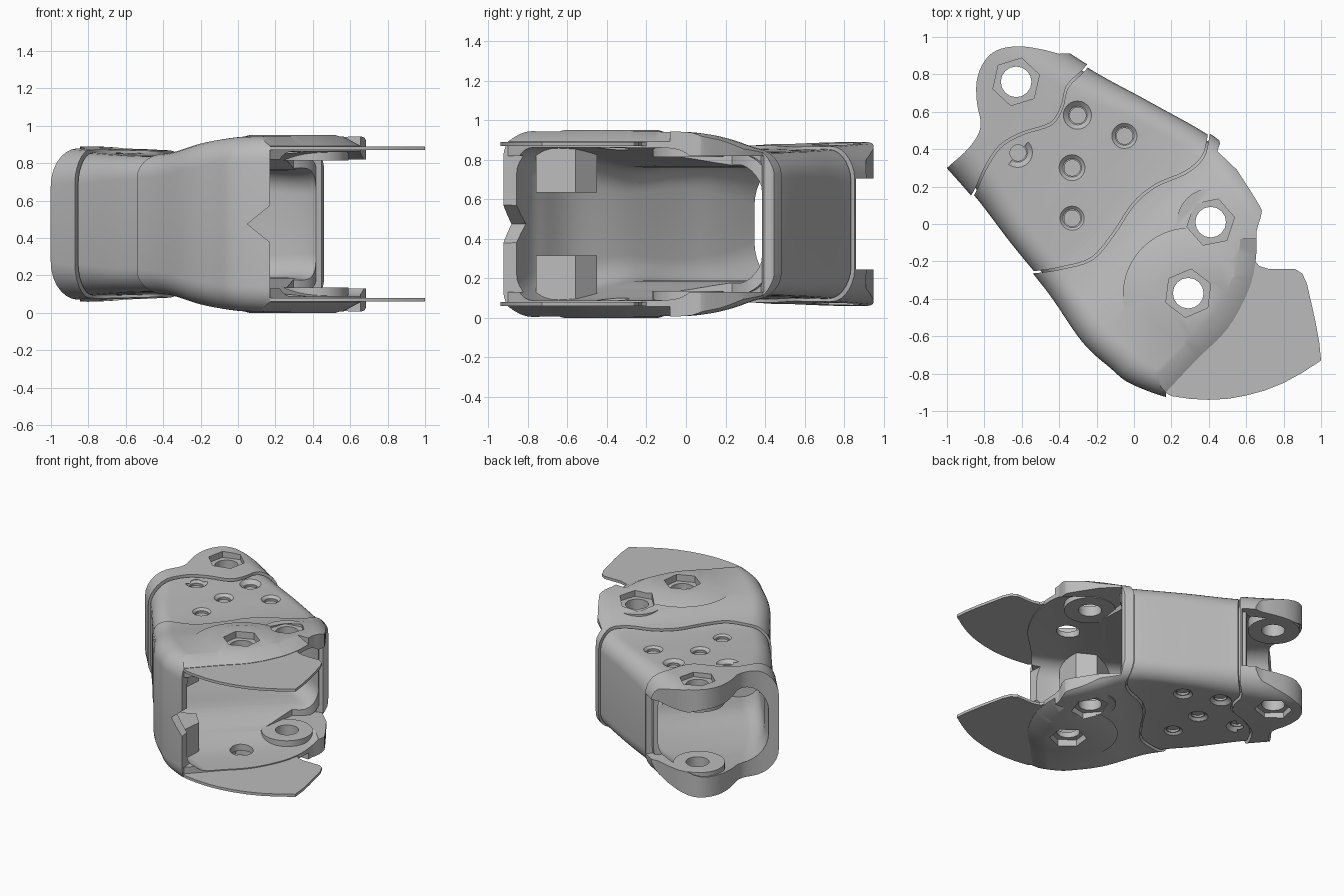
import bpy, bmesh, math
from mathutils import Vector

if "Cube" in bpy.data.objects:
    bpy.data.objects.remove(bpy.data.objects["Cube"], do_unlink=True)

MID = 0.475  # height of the mirror plane
grey = bpy.data.materials.new("plain_grey")
grey.use_nodes = True
COLOUR = (0.5, 0.5, 0.5, 1)
grey.diffuse_color = COLOUR
grey.node_tree.nodes["Principled BSDF"].inputs["Base Color"].default_value = COLOUR


def finish(bm, name):
    bmesh.ops.recalc_face_normals(bm, faces=bm.faces)
    mesh = bpy.data.meshes.new(name)
    bm.to_mesh(mesh)
    bm.free()
    mesh.materials.append(grey)
    ob = bpy.data.objects.new(name, mesh)
    bpy.context.collection.objects.link(ob)
    return ob


def spline(points, steps):
    """Catmull-Rom through points of any dimension."""
    p = [Vector(q) for q in points]
    p = [2 * p[0] - p[1]] + p + [2 * p[-1] - p[-2]]
    out = []
    for a, b, c, d in zip(p, p[1:], p[2:], p[3:]):
        for k in range(steps):
            t = k / steps
            out.append(0.5 * (2 * b + (c - a) * t + (2 * a - 5 * b + 4 * c - d) * t ** 2
                              + (3 * b - 3 * c + d - a) * t ** 3))
    return out + [p[-2]]


def skin(name, rings):
    """Closed solid through rings of equal length."""
    bm = bmesh.new()
    rings = [[bm.verts.new(p) for p in ring] for ring in rings]
    for a, b in zip(rings, rings[1:]):
        for i in range(len(a)):
            j = (i + 1) % len(a)
            bm.faces.new((a[i], a[j], b[j], b[i]))
    bm.faces.new(rings[0])
    bm.faces.new(rings[-1])
    return finish(bm, name)


def prism(name, outline, z0, z1):
    return skin(name, [[(q[0], q[1], z) for q in outline] for z in (z0, z1)])


def disc(name, x, y, r0, r1, z0, z1, sides=32, turn=0.0):
    """Cylinder or cone between two heights."""
    angles = [turn + math.tau * i / sides for i in range(sides)]
    return skin(name, [[(x + r * math.cos(a), y + r * math.sin(a), z) for a in angles]
                       for r, z in ((r0, z0), (r1, z1))])


def loft(name, rows, grow, inner=False):
    """Rounded box sections swept between the left and right plan edges."""
    rings = []
    for (h, r, t), left, right in rows:
        inset = t if inner else -grow
        side = min(t, 0.06) if inner else -grow
        d = (right - left).normalized()
        half, mid = (right - left).length / 2 - side, (left + right) / 2
        h -= inset
        ring = []
        for q, (sx, sz) in enumerate(((1, 1), (-1, 1), (-1, -1), (1, -1))):
            for k in range(8):
                a = math.pi / 2 * (q + k / 7)
                p = mid + d * (sx * (half - r) + r * math.cos(a))
                ring.append((p.x, p.y, MID + sz * (h - r) + r * math.sin(a)))
        rings.append(ring)
    return skin(name, rings)


def boolean(ob, tool, how="DIFFERENCE"):
    mod = ob.modifiers.new("cut", "BOOLEAN")
    mod.object, mod.operation, mod.solver = tool, how, "EXACT"
    bpy.context.view_layer.objects.active = ob
    bpy.ops.object.modifier_apply(modifier=mod.name)
    bpy.data.objects.remove(tool, do_unlink=True)


# Sections: left x, y, right x, y, half height, corner radius, wall
sections = [(-1.13, .46, -.7, 1.15, .405, .24, .15), (-.86, .16, -.27, .85, .38, .17, .07),
            (-.66, -.1, .08, .655, .367, .13, .06), (-.45, -.36, .42, .46, .367, .13, .08),
            (-.27, -.62, .57, .3, .42, .14, .08), (-.12, -.76, .68, .17, .448, .14, .07),
            (0, -.85, .8, 0, .457, .14, .07),
            (.25, -.935, .95, -.35, .457, .13, .07), (.5, -.95, 1.1, -.6, .457, .13, .07)]
rows = [((s[4], s[5], s[6]), Vector(s[:2]), Vector(s[2:4])) for s in spline(sections, 6)]

# Plan curves where the three shells meet
fork_seam = spline([(-.62, -.27), (-.5, -.26), (-.38, -.24), (-.22, -.19), (-.1, -.05), (0, .1), (.12, .2),
                    (.28, .27), (.37, .35), (.4, .45), (.42, .6)], 4)
cap_seam = spline([(-.95, .05), (-.86, .17), (-.8, .3), (-.72, .42), (-.6, .49), (-.45, .54),
                   (-.39, .63), (-.36, .74), (-.27, .83), (-.2, .92)], 4)
gap = Vector((.008, -.011))


def shell(name, outline, grow, pads=()):
    ob = loft(name, rows, grow)
    for pad in pads:
        boolean(ob, pad, "UNION")
    boolean(ob, prism("outline", outline, -.2, 1.2), "INTERSECT")
    boolean(ob, loft("cavity", rows, 0, True))
    return ob


# Fork with raised pivot pads
arc = spline([(.655, -.04), (.65, -.2), (.61, -.36), (.5, -.56), (.34, -.72), (.17, -.9)], 4)
fork_edge = [(.46, .43), (.445, .39)] + spline([(.55, .29), (.67, .1), (.68, .05), (.66, -.02)], 4)
pads = [disc("pad", .3, -.38, .36, .24, MID + s * .44, MID + s * .475, 48) for s in (1, -1)]
fork = shell("fork_shell", fork_seam + fork_edge + arc + [(.17, -1.1), (-.8, -1)], .012, pads)
# Middle tube and end cap
tube = shell("middle_tube", [p - gap for p in fork_seam] + [p + gap for p in reversed(cap_seam)], 0)
cap_edge = spline([(-.4, .91), (-.5, .935), (-.62, .95), (-.73, .93), (-.8, .87), (-.84, .77),
                   (-.84, .65), (-.82, .52), (-.88, .41), (-1, .3)], 4)
cap = shell("end_cap", cap_seam + cap_edge + [(-1.1, .2)], .014)
# Recessed strips closing the seams
liners = [shell(name, [p + 3 * gap for p in seam] + [p - 3 * gap for p in reversed(seam)], -.03)
          for name, seam in (("fork_seam_liner", fork_seam), ("cap_seam_liner", cap_seam))]

# Open side of the fork, with a pointed notch in the wall edge
boolean(fork, prism("opening", [(.3, .25), (.40, .38), (.8, .5), (1.2, -1.1), (.18, -1.1), (.16, -.75)],
                    .13, .82))
point = [(.05, .475), (.18, .58), (.4, .475), (.18, .37)]
boolean(fork, skin("notch", [[(x, y, z) for x, z in point] for y in (-1.1, -.6)]))
# Sloping rim down to the thin plates
for s in (1, -1):
    rings = []
    for a, p, b in zip(arc, arc[1:], arc[2:] + [arc[-1] * 2 - arc[-2]]):
        along = (b - a).normalized()
        out = Vector((-along.y, along.x))
        rings.append([(*(p + out * d), MID + s * z)
                      for d, z in ((.06, .385), (.06, .6), (-.11, .6), (-.11, .478))])
    extra = Vector((*(arc[-1] - arc[-2]), 0)) * 3
    rings.append([Vector(q) + extra for q in rings[-1]])
    boolean(fork, skin("rim_slope", rings))
# Open end of the cap between its lugs
boolean(cap, prism("mouth", [(-.26, .86), (-.34, .78), (-.6, .58), (-.88, .41), (-1.1, .45), (-.9, 1.2),
                             (-.2, 1.1)], .245, .705))

# Bosses inside the fork and thick pads inside the lugs
for s in (1, -1):
    boolean(fork, disc("boss", .41, .01, .18, .18, MID + s * .34, MID + s * .42), "UNION")
    boolean(cap, disc("lug", -.64, .755, .18, .18, MID + s * .232, MID + s * .36), "UNION")

# Hexagonal nut pockets with through holes
for ob, x, y, face, turn in ((fork, .41, .01, .467, .2), (fork, .29, -.37, .475, .4),
                             (cap, -.63, .76, .415, .3)):
    for s in (1, -1):
        boolean(ob, disc("pocket", x, y, .13, .13, MID + s * (face - .05), MID + s * .6, 6, turn))
    boolean(ob, disc("hole", x, y, .082, .082, -.2, 1.2, 16))

# Stepped screw pockets on the tube
for x, y in ((-.3, .58), (-.05, .47), (-.62, .38), (-.33, .3), (-.33, .03)):
    for s in (1, -1):
        boolean(tube, disc("pocket", x, y, .05, .08, MID + s * .35, MID + s * .378, 24))
        boolean(tube, disc("pocket", x, y, .043, .043, MID + s * .335, MID + s * .5, 24))

parts = [fork, tube, cap] + liners
# Thin side plates and inner stop blocks
plate = [(.2, -.84), (.42, -.5), (.58, -.2), (.65, -.2), (.67, -.225), (.72, -.24), (.86, -.24), (.9, -.265),
         (.925, -.32), (.97, -.52), (.99, -.63), (1, -.73), (.9, -.795), (.8, -.85), (.7, -.89), (.6, -.917),
         (.5, -.935), (.4, -.94), (.3, -.935), (.2, -.92), (.13, -.88)]
block = [(-.26, -.54), (-.04, -.45), (.06, -.56), (.04, -.76), (-.06, -.76)]
for s, side in ((1, "upper"), (-1, "lower")):
    parts.append(prism(side + "_plate", plate, MID + s * .395, MID + s * .415))
    parts.append(prism(side + "_stop_block", block, MID + s * .16, MID + s * .4))

# Smooth shading with sharp edges kept
bpy.ops.object.select_all(action="DESELECT")
for ob in parts:
    ob.select_set(True)
bpy.context.view_layer.objects.active = fork
bpy.ops.object.shade_smooth_by_angle(angle=math.radians(30))
